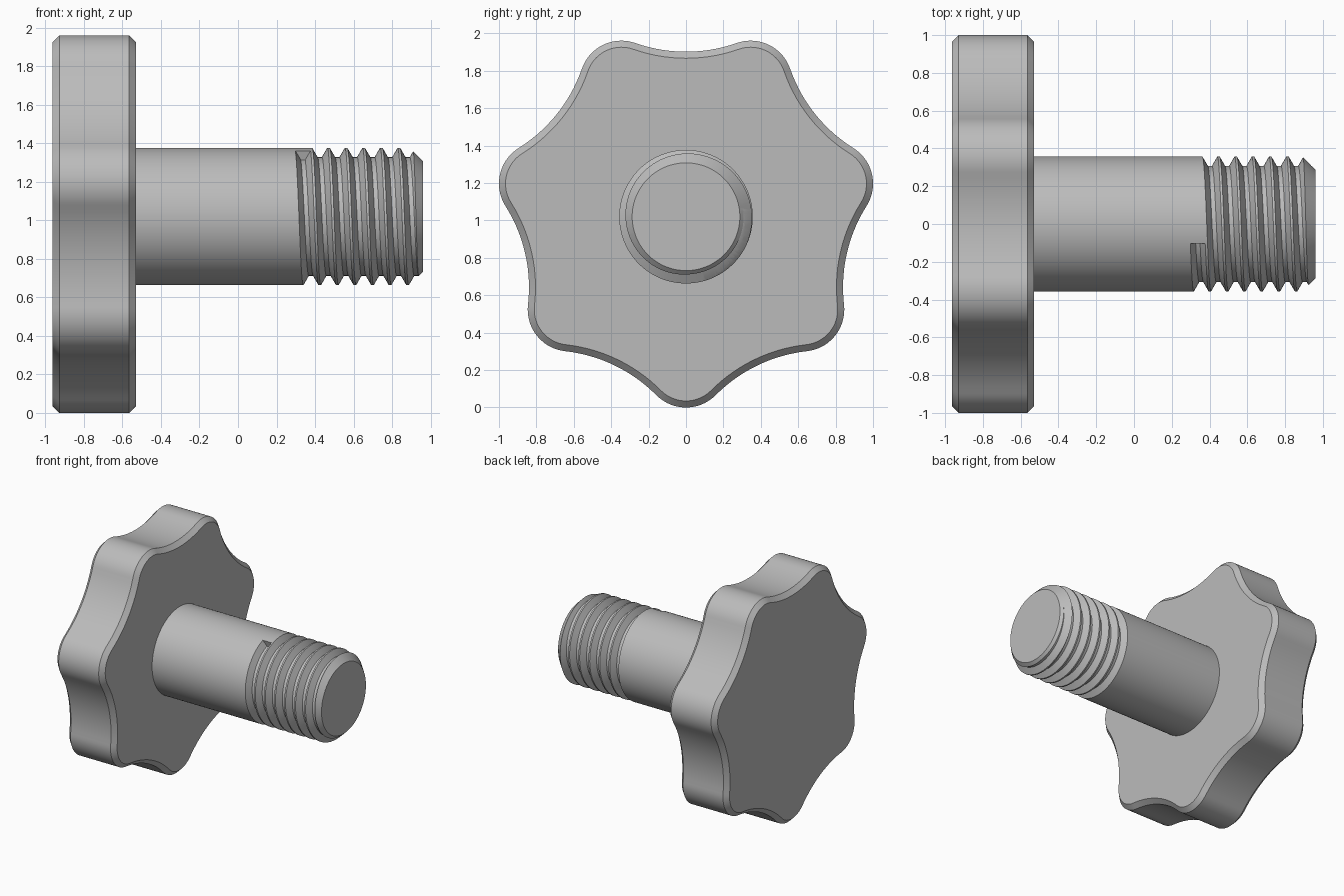
import bpy
import bmesh
from math import sin, cos, pi, radians, atan2

if "Cube" in bpy.data.objects:
    bpy.data.objects.remove(bpy.data.objects["Cube"], do_unlink=True)

AXIS_Z = 1.02           # height of the common axis
STEPS = 96              # divisions around the shaft

grey = bpy.data.materials.new("plain grey")
grey.use_nodes = True
grey.diffuse_color = (0.5, 0.5, 0.5, 1)
grey.node_tree.nodes["Principled BSDF"].inputs["Base Color"].default_value = (0.5, 0.5, 0.5, 1)


def finish(bm, name):
    bmesh.ops.recalc_face_normals(bm, faces=bm.faces)
    mesh = bpy.data.meshes.new(name)
    bm.to_mesh(mesh)
    bm.free()
    mesh.materials.append(grey)
    obj = bpy.data.objects.new(name, mesh)
    bpy.context.collection.objects.link(obj)
    return obj


def smooth(obj):
    bpy.ops.object.select_all(action='DESELECT')
    obj.select_set(True)
    bpy.context.view_layer.objects.active = obj
    bpy.ops.object.shade_smooth_by_angle(angle=radians(30))


def loft(bm, rings):
    """Closed skin through equal rings of points, capped at both ends."""
    rings = [[bm.verts.new(p) for p in ring] for ring in rings]
    for a, b in zip(rings, rings[1:]):
        for i in range(len(a)):
            j = (i + 1) % len(a)
            bm.faces.new((a[i], a[j], b[j], b[i]))
    bm.faces.new(rings[0])
    bm.faces.new(rings[-1])


def polar(x, r, angle):
    """Angle runs from the top towards the front."""
    return (x, -r * sin(angle), AXIS_Z + r * cos(angle))


# Knob: seven round lobes joined by tangent hollows
LOBES, LOBE_R, LOBE_DIST, VALLEY = 7, 0.224, 0.796, 0.882
half = pi / LOBES
u, v = LOBE_DIST * cos(half), LOBE_DIST * sin(half)
HOLLOW_R = ((VALLEY - u) ** 2 + v * v - LOBE_R ** 2) / (2 * (LOBE_R - VALLEY + u))
HOLLOW_DIST = VALLEY + HOLLOW_R
lean = atan2(v, HOLLOW_DIST - u)


def knob_ring(x, inset):
    points = []

    def arc(middle, dist, radius, start, end, count):
        for i in range(count):
            a = start + (end - start) * i / count
            y = dist * sin(middle) + radius * sin(a)
            z = dist * cos(middle) + radius * cos(a)
            points.append((x, y, AXIS_Z + z))

    for k in range(LOBES):
        m = pi + 2 * half * k
        arc(m, LOBE_DIST, LOBE_R - inset, m - half - lean, m + half + lean, 18)
        h = m + half
        arc(h, HOLLOW_DIST, HOLLOW_R + inset, h + pi + lean, h + pi - lean, 14)
    return points


CHAMFER = 0.035
LEFT, RIGHT = -0.963, -0.53
bm = bmesh.new()
loft(bm, [knob_ring(LEFT, CHAMFER), knob_ring(LEFT + CHAMFER, 0),
          knob_ring(RIGHT - CHAMFER, 0), knob_ring(RIGHT, CHAMFER)])
smooth(finish(bm, "lobed_knob"))

# Threaded shaft: a helical groove with an abrupt start
PITCH, TURNS, MAJOR, MINOR = 0.0913, 8, 0.357, 0.308
THREAD_X, THREAD_ANGLE, END_X, END_R = 0.298, radians(17), 0.96, 0.288
GROOVE = [(0, MAJOR), (0.028, MINOR), (0.051, MINOR), (0.079, MAJOR)]

bm = bmesh.new()
columns = []
for i in range(STEPS):
    turn = i / STEPS
    profile = [(RIGHT - 0.01, MAJOR), (THREAD_X - 0.01, MAJOR)]
    for k in range(TURNS):
        profile += [(THREAD_X + PITCH * (k + turn) + dx, r) for dx, r in GROOVE]
    columns.append([bm.verts.new(polar(x, r, THREAD_ANGLE + 2 * pi * turn))
                    for x, r in profile])
for a, b in zip(columns, columns[1:]):
    for j in range(len(a) - 1):
        bm.faces.new((a[j], a[j + 1], b[j + 1], b[j]))

# Seam: each groove runs on into the next one, leaving an end wall at the first
last, first = columns[-1], columns[0]
bm.faces.new((last[0], last[1], first[1], first[0]))
bm.faces.new((last[1], last[2], first[6], first[5], first[2], first[1]))
bm.faces.new(first[2:6])
for j in range(2, len(last) - 5):
    bm.faces.new((last[j], last[j + 1], first[j + 5], first[j + 4]))
bm.faces.new([c[0] for c in columns])

# Close the far end, beyond the trimmed tip
tip = bm.verts.new((1.3, 0, AXIS_Z))
for a, b in zip(columns, columns[1:]):
    bm.faces.new((a[-1], b[-1], tip))
bm.faces.new([last[-1], tip] + first[-1:-6:-1] + last[-5:-1])
bmesh.ops.triangulate(bm, faces=[f for f in bm.faces if tip in f.verts])
shaft = finish(bm, "threaded_shaft")

# Trim the tip flat with a chamfer
bm = bmesh.new()
loft(bm, [[polar(x, r, THREAD_ANGLE + 2 * pi * i / STEPS) for i in range(STEPS)]
          for x, r in ((-0.8, END_R + 0.3), (END_X - 0.3, END_R + 0.3), (END_X, END_R))])
trim = finish(bm, "tip_trim")
trim.hide_render = True
cut = shaft.modifiers.new("trim tip", 'BOOLEAN')
cut.operation = 'INTERSECT'
cut.solver = 'EXACT'
cut.object = trim
bpy.context.view_layer.objects.active = shaft
bpy.ops.object.modifier_apply(modifier=cut.name)
bpy.data.objects.remove(trim, do_unlink=True)
smooth(shaft)
